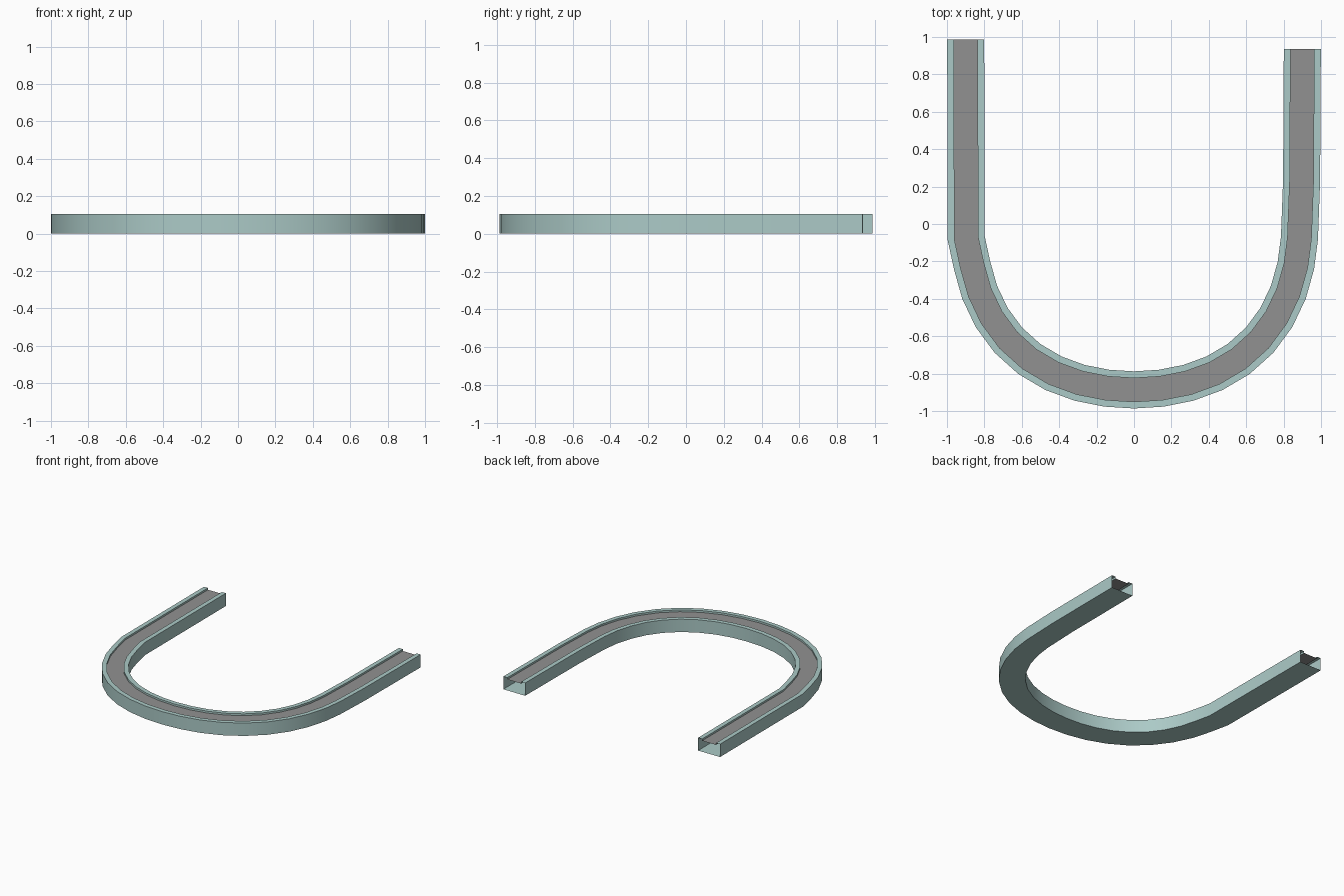
import bpy, bmesh, math
from mathutils import Vector

if "Cube" in bpy.data.objects:
    bpy.data.objects.remove(bpy.data.objects["Cube"])

def material(name, col):
    m = bpy.data.materials.new(name)
    m.diffuse_color = (*col, 1)
    m.use_nodes = True
    m.node_tree.nodes["Principled BSDF"].inputs["Base Color"].default_value = m.diffuse_color
    return m

teal = material("pale teal", (0.41, 0.59, 0.57))
grey = material("mid grey", (0.285, 0.285, 0.285))

# Centre line of the U: left arm, slightly squared bend, shorter right arm
path = [Vector((-0.9, 0.987))]
for i in range(-9, 10):
    a = math.radians(9.45 * i)
    r = 0.887 + 0.028 * math.sin(2 * a) ** 2
    x = r * math.sin(a)
    if i == -9:
        x = -0.897
    path.append(Vector((x, -r * math.cos(a))))
path += [Vector((0.896, 0.23)), Vector((0.9, 0.935))]

# Mitred sideways direction at each path point
def side(i):
    dirs = []
    for j in (i - 1, i):
        if 0 <= j < len(path) - 1:
            dirs.append((path[j + 1] - path[j]).normalized())
    t = sum(dirs, Vector((0, 0))).normalized()
    return Vector((t.y, -t.x)) / t.dot(dirs[0])

def sweep(name, profile, mat, closed=False):
    bm = bmesh.new()
    rings = []
    for i, p in enumerate(path):
        s = side(i)
        rings.append([bm.verts.new((p.x + s.x * u, p.y + s.y * u, z)) for u, z in profile])
    n = len(profile)
    for a, b in zip(rings, rings[1:]):
        for k in range(n if closed else n - 1):
            m = (k + 1) % n
            bm.faces.new((a[k], b[k], b[m], a[m]))
    me = bpy.data.meshes.new(name)
    bm.to_mesh(me)
    bm.free()
    me.materials.append(mat)
    ob = bpy.data.objects.new(name, me)
    bpy.context.collection.objects.link(ob)
    bpy.context.view_layer.objects.active = ob
    ob.select_set(True)
    bpy.ops.object.shade_smooth_by_angle(angle=math.radians(30))
    ob.select_set(False)
    return ob

W, S, H, D = 0.099, 0.063, 0.105, 0.015
# Hollow open-ended channel with lips that step down to the strip
sweep("channel", [(S, H - D), (S, H), (W, H), (W, 0), (-W, 0), (-W, H), (-S, H), (-S, H - D)], teal)
# Recessed running strip
sweep("strip", [(-S, H - D), (S, H - D)], grey)
